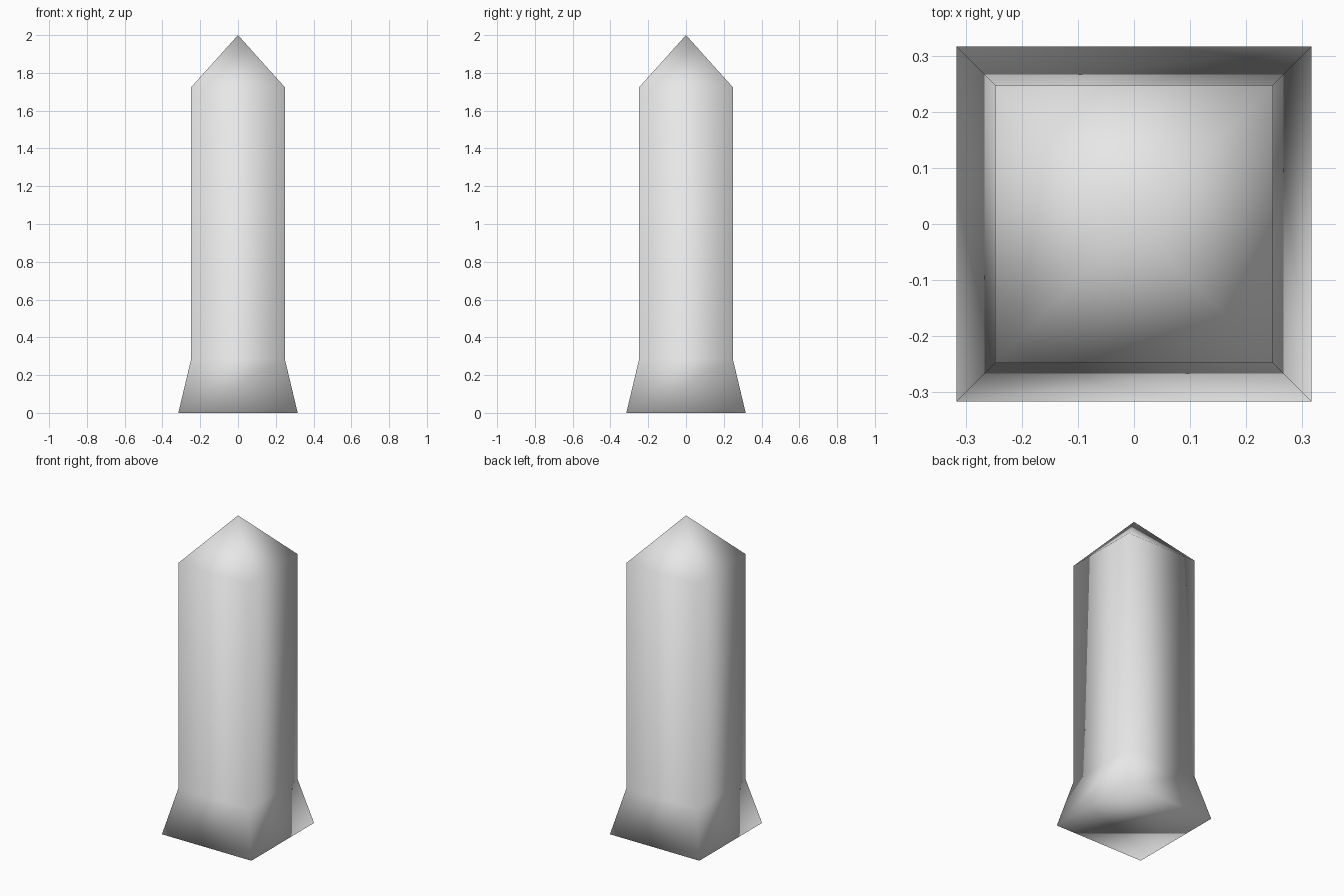
import bpy
import bmesh

cube = bpy.data.objects.get("Cube")
if cube:
    bpy.data.objects.remove(cube, do_unlink=True)

# Stone colour
stone = bpy.data.materials.new("plain_grey")
stone.use_nodes = True
grey = (0.8, 0.8, 0.8, 1.0)
stone.diffuse_color = grey
stone.node_tree.nodes["Principled BSDF"].inputs["Base Color"].default_value = grey

# Profile as (half width, height): flared foot, shaft foot, shaft top
PROFILE = [(0.316, 0.0), (0.248, 0.285), (0.248, 1.724)]
APEX = 2.0
CORNERS = [(-1, -1), (1, -1), (1, 1), (-1, 1)]

bm = bmesh.new()
rings = [[bm.verts.new((x * w, y * w, z)) for x, y in CORNERS] for w, z in PROFILE]
tip = bm.verts.new((0, 0, APEX))

# Underside, flared foot and shaft, pointed cap
bm.faces.new(rings[0][::-1])
for i in range(4):
    j = (i + 1) % 4
    for low, high in zip(rings, rings[1:]):
        bm.faces.new((low[i], low[j], high[j], high[i]))
    bm.faces.new((rings[-1][i], rings[-1][j], tip))

# The whole post is shaded smooth, corners included
for face in bm.faces:
    face.smooth = True

mesh = bpy.data.meshes.new("pointed_post")
bm.to_mesh(mesh)
bm.free()
mesh.materials.append(stone)
bpy.context.collection.objects.link(bpy.data.objects.new("pointed_post", mesh))
